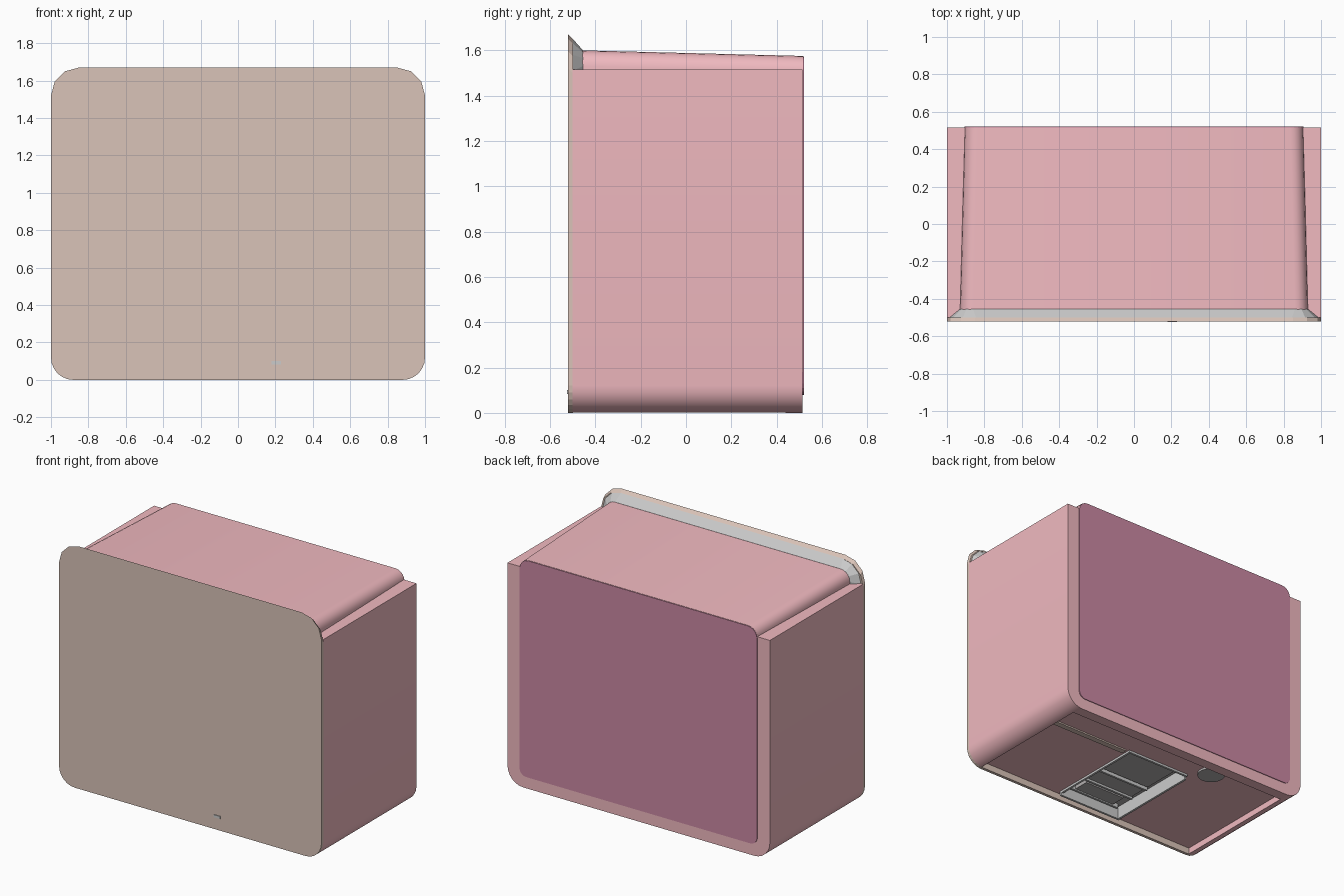
import bpy, math

if "Cube" in bpy.data.objects:
    bpy.data.objects.remove(bpy.data.objects["Cube"])


def material(name, rgb):
    m = bpy.data.materials.new(name)
    m.diffuse_color = (*rgb, 1)
    m.use_nodes = True
    m.node_tree.nodes["Principled BSDF"].inputs["Base Color"].default_value = m.diffuse_color
    return m


pink = material("pink", (0.88, 0.49, 0.53))
tan = material("tan", (0.70, 0.55, 0.48))
plum = material("plum", (0.60, 0.25, 0.37))
dark = material("dark_grey", (0.45, 0.43, 0.43))


def rounded(hw, z0, z1, rb, rt, n=6, nt=3, rtz=None):
    """Closed outline: half width, bottom, top, bottom and top corner radii."""
    rtz = rtz or rt
    right = []
    for i in range(n + 1):
        a = -math.pi / 2 + i * math.pi / 2 / n
        right.append((hw - rb + rb * math.cos(a), z0 + rb + rb * math.sin(a)))
    for i in range(nt + 1):
        a = i * math.pi / 2 / nt
        right.append((hw - rt + rt * math.cos(a), z1 - rtz + rtz * math.sin(a)))
    return right + [(-x, z) for x, z in reversed(right)]


def loft(name, sections, mat=None, smooth=True):
    """Solid through equal-length (y, outline) sections."""
    n = len(sections[0][1])
    verts = [(x, y, z) for y, o in sections for x, z in o]
    faces = [tuple(range(n)), tuple(reversed(range(len(verts) - n, len(verts))))]
    for s in range(len(sections) - 1):
        a, b = s * n, (s + 1) * n
        faces += [(a + i, b + i, b + (i + 1) % n, a + (i + 1) % n) for i in range(n)]
    me = bpy.data.meshes.new(name)
    me.from_pydata(verts, [], faces)
    ob = bpy.data.objects.new(name, me)
    bpy.context.collection.objects.link(ob)
    if mat:
        me.materials.append(mat)
    if smooth:
        bpy.ops.object.select_all(action='DESELECT')
        ob.select_set(True)
        bpy.context.view_layer.objects.active = ob
        bpy.ops.object.shade_smooth_by_angle(angle=math.radians(20))
    return ob


def box(name, x0, x1, y0, y1, z0, z1, mat=None):
    o = [(x0, z0), (x1, z0), (x1, z1), (x0, z1)]
    return loft(name, [(y0, o), (y1, o)], mat, False)


def cut(target, cutter):
    m = target.modifiers.new(cutter.name, 'BOOLEAN')
    m.operation = 'DIFFERENCE'
    m.solver = 'EXACT'
    m.object = cutter
    cutter.hide_render = True
    cutter.hide_set(True)


# Outer U-shaped shell with flat side ledges
arc = [p for p in rounded(1, 0, 1.67, .12, .15) if p[1] <= .121]
half = [p for p in arc if p[0] > 0] + [(1, 1.515)]
outline = half + [(-x, z) for x, z in reversed(half)]
shell = loft("outer_shell", [(-.50, outline), (.515, outline)], pink)

# Recessed underside and compartment opening
cut(shell, box("underside_cutter", -.89, .89, -.60, .44, -.1, .045))
cut(shell, box("compartment_cutter", -.26, .24, -.47, .24, -.1, .12))

# Front screen, with the sloped lip behind its top edge
front = rounded(1, 0, 1.67, .12, .15)
loft("front_screen", [(-.52, front), (-.499, rounded(1, 0, 1.65, .12, .15))], tan, False)
loft("front_lip", [(-.499, rounded(.985, .07, 1.65, .10, .14)),
                   (-.455, rounded(.93, .09, 1.60, .05, .07))], None, False)

# Tapered inner cabinet and back panel
loft("inner_cabinet", [(-.47, rounded(.93, .13, 1.60, .05, .07, 4, 5)),
                       (.516, rounded(.905, .13, 1.575, .05, .07, 4, 5))], pink)
loft("back_panel", [(.514, rounded(.905, .08, 1.573, .05, .07, 4, 5)),
                    (.52, rounded(.905, .08, 1.573, .05, .07, 4, 5))], plum, False)

# Pale compartment lining
for name, dims in {
    "compartment_front_wall": (-.26, .24, -.47, -.455, .01, .12),
    "compartment_back_wall": (-.26, .24, .225, .24, .03, .12),
    "compartment_left_wall": (-.26, -.245, -.455, .225, .01, .12),
    "compartment_right_wall": (.225, .24, -.455, .225, .03, .12),
}.items():
    box(name, *dims)

# Stepped plates inside the compartment
box("compartment_floor", -.245, .225, -.455, .225, .10, .12, dark)
box("large_plate", -.20, .18, -.10, .20, .075, .10, dark)
box("middle_plate", -.21, .19, -.28, -.13, .085, .10, dark)
box("small_plate", -.17, .15, -.42, -.31, .075, .10, dark)
for i in range(3):
    box(f"compartment_rib_{i + 1}", -.22, .20, -.44 + i * .15, -.425 + i * .15, .07, .10)

# Tan strip and round foot on the underside
box("underside_strip", .26, .88, .19, .23, .035, .05, tan)
bpy.ops.mesh.primitive_cylinder_add(vertices=32, radius=.09, depth=.02, location=(-.37, .35, .04))
foot = bpy.context.object
foot.name = "round_foot"
foot.data.materials.append(dark)

# Small indicator on the front
box("front_indicator", .18, .23, -.525, -.518, .083, .10)
